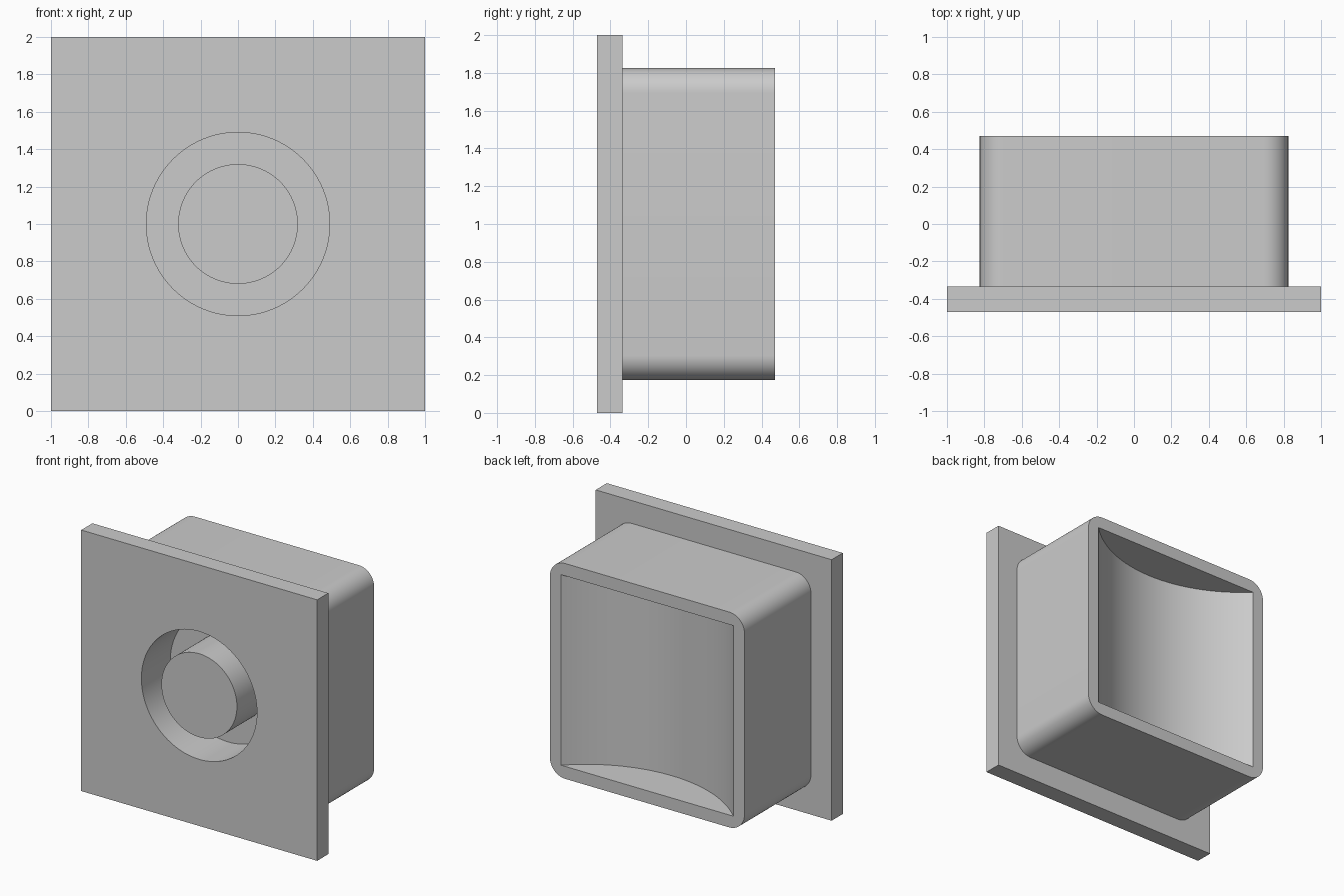
import bpy
import bmesh
from math import sin, cos, asin, pi, radians
from mathutils import Vector

old = bpy.data.objects.get("Cube")
if old:
    bpy.data.objects.remove(old, do_unlink=True)

FRONT, BACK = -0.47, 0.47
PLATE_BACK = -0.335
FLOOR = -0.12          # bottom of the ring groove
MID = 1.0              # height of the centre

grey = bpy.data.materials.new("light_grey")
grey.use_nodes = True
grey.diffuse_color = (0.6, 0.6, 0.6, 1)
grey.node_tree.nodes["Principled BSDF"].inputs["Base Color"].default_value = (0.6, 0.6, 0.6, 1)


def prism(name, points, direction):
    """Extrude a closed outline of 3D points along a direction."""
    bm = bmesh.new()
    face = bm.faces.new([bm.verts.new(p) for p in points])
    moved = bmesh.ops.extrude_face_region(bm, geom=[face], use_keep_orig=True)
    verts = [v for v in moved["geom"] if isinstance(v, bmesh.types.BMVert)]
    bmesh.ops.translate(bm, verts=verts, vec=Vector(direction))
    bmesh.ops.recalc_face_normals(bm, faces=bm.faces[:])
    mesh = bpy.data.meshes.new(name)
    bm.to_mesh(mesh)
    bm.free()
    mesh.materials.append(grey)
    obj = bpy.data.objects.new(name, mesh)
    bpy.context.collection.objects.link(obj)
    return obj


def disc(name, radius, y0, y1, sides=96):
    ring = [(radius * cos(2 * pi * i / sides), y0, MID + radius * sin(2 * pi * i / sides))
            for i in range(sides)]
    return prism(name, ring, (0, y1 - y0, 0))


def rounded_box(name, half, radius, y0, y1, steps=12):
    outline = []
    for corner, (sx, sz) in enumerate([(1, 1), (-1, 1), (-1, -1), (1, -1)]):
        for i in range(steps + 1):
            a = (corner + i / steps) * pi / 2
            outline.append((sx * (half - radius) + radius * cos(a), y0,
                            MID + sz * (half - radius) + radius * sin(a)))
    return prism(name, outline, (0, y1 - y0, 0))


def select_only(obj):
    bpy.ops.object.select_all(action='DESELECT')
    obj.select_set(True)
    bpy.context.view_layer.objects.active = obj


def cut(obj, cutter):
    mod = obj.modifiers.new("cut", 'BOOLEAN')
    mod.operation = 'DIFFERENCE'
    mod.solver = 'EXACT'
    mod.object = cutter
    select_only(obj)
    bpy.ops.object.modifier_apply(modifier=mod.name)
    bpy.data.objects.remove(cutter, do_unlink=True)


# Square front plate with a round opening
plate = prism("front_plate",
              [(x, FRONT, z) for x, z in ((-1, 0), (1, 0), (1, 2), (-1, 2))],
              (0, PLATE_BACK - FRONT, 0))
cut(plate, disc("plate_cutter", 0.49, FRONT - 0.1, PLATE_BACK + 0.1))

# Rounded housing behind the plate, with the groove continuing into it
housing = rounded_box("housing", 0.825, 0.13, PLATE_BACK, BACK)
cut(housing, disc("groove_cutter", 0.49, PLATE_BACK - 0.1, FLOOR))

# Curved scoop in the back of the housing
half, depth = 0.73, 0.30
radius = (half ** 2 + depth ** 2) / (2 * depth)
sweep = asin(half / radius)
arc = []
for i in range(41):
    a = sweep * (i / 20 - 1)
    arc.append((radius * sin(a), BACK - depth + radius * (1 - cos(a)), MID - half))
arc += [(half, BACK + 0.1, MID - half), (-half, BACK + 0.1, MID - half)]
cut(housing, prism("scoop_cutter", arc, (0, 0, 2 * half)))

# Round boss in the middle of the groove, flush with the plate
boss = disc("centre_boss", 0.32, FRONT, FLOOR)

for part in (plate, housing, boss):
    select_only(part)
    bpy.ops.object.shade_smooth_by_angle(angle=radians(30))
